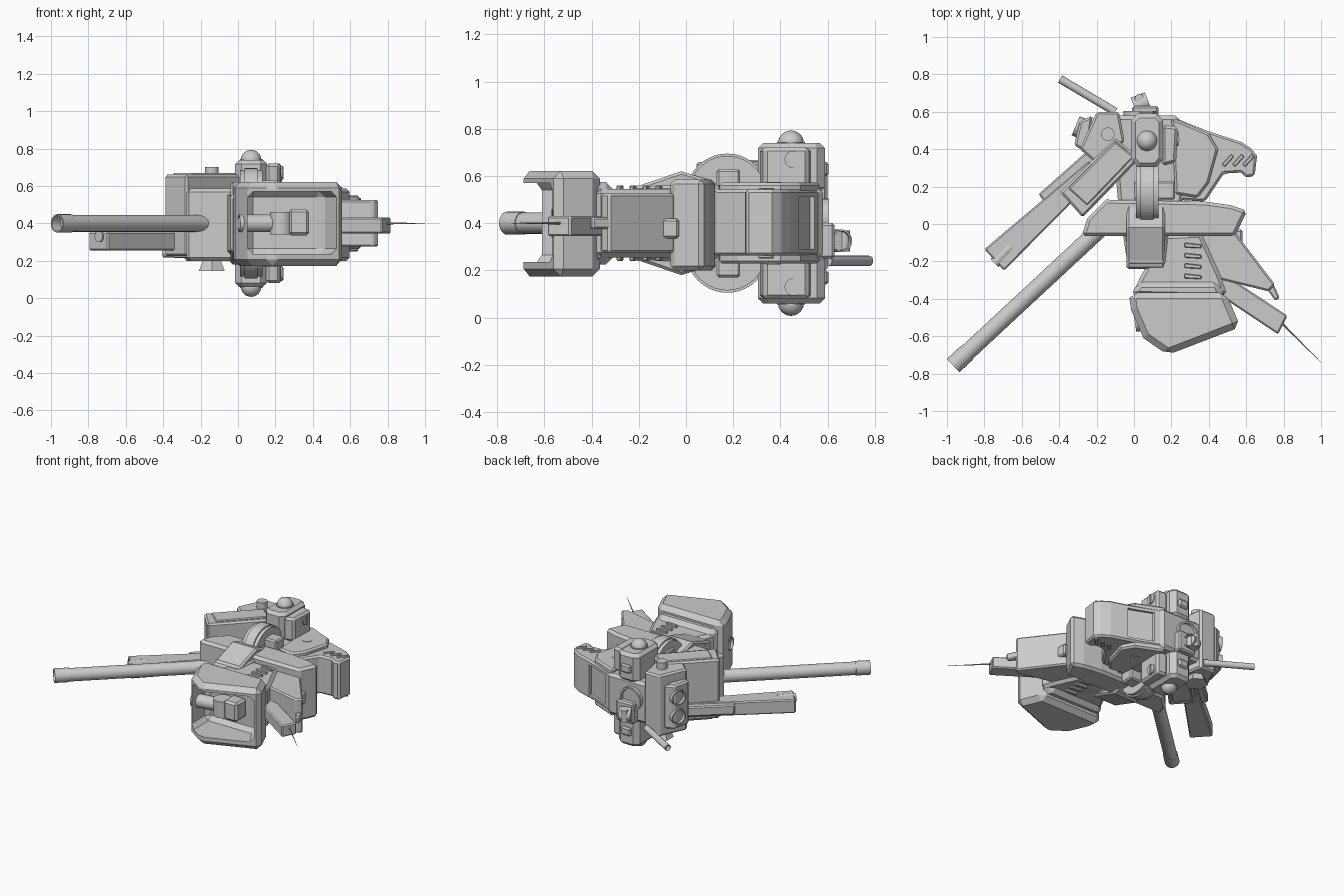
import bpy, bmesh, math
from mathutils import Vector

if "Cube" in bpy.data.objects:
    bpy.data.objects.remove(bpy.data.objects["Cube"])

MID = 0.4  # symmetry plane height

def finish(name, bm, bevel=0.0, smooth=False):
    bmesh.ops.recalc_face_normals(bm, faces=bm.faces)
    me = bpy.data.meshes.new(name)
    bm.to_mesh(me)
    bm.free()
    ob = bpy.data.objects.new(name, me)
    bpy.context.collection.objects.link(ob)
    if smooth:
        bpy.context.view_layer.objects.active = ob
        bpy.ops.object.select_all(action='DESELECT')
        ob.select_set(True)
        bpy.ops.object.shade_smooth_by_angle(angle=math.radians(35))
    if bevel:
        m = ob.modifiers.new("chamfer", 'BEVEL')
        m.width, m.segments, m.limit_method = bevel, 1, 'ANGLE'
        m.angle_limit = math.radians(50)
    return ob

def extrude(name, pts, vec, bevel):
    bm = bmesh.new()
    f = bm.faces.new([bm.verts.new(p) for p in pts])
    r = bmesh.ops.extrude_face_region(bm, geom=[f])
    bmesh.ops.translate(bm, vec=vec, verts=[v for v in r['geom'] if isinstance(v, bmesh.types.BMVert)])
    return finish(name, bm, bevel)

def prism(name, pts, z0, z1, bevel=0.012):
    """Top-view outline extruded from z0 to z1."""
    return extrude(name, [(x, y, z0) for x, y in pts], (0, 0, z1 - z0), bevel)

def side_prism(name, pts, x0, x1, bevel=0.01):
    """Side-view (y, z) outline extruded along x."""
    return extrude(name, [(x0, y, z) for y, z in pts], (x1 - x0, 0, 0), bevel)

def box(name, x0, x1, y0, y1, z0, z1, bevel=0.01):
    return prism(name, [(x0, y0), (x1, y0), (x1, y1), (x0, y1)], z0, z1, bevel)

def rod(name, p, q, r, r2=None, n=24, deep=0):
    """Round bar between two points, optionally with a recessed end at q."""
    p, q = Vector(p), Vector(q)
    bm = bmesh.new()
    bmesh.ops.create_cone(bm, cap_ends=True, segments=n, radius1=r,
                          radius2=r if r2 is None else r2, depth=(q - p).length)
    if deep:
        top = max(bm.faces, key=lambda f: f.calc_center_median().z)
        bmesh.ops.inset_individual(bm, faces=[top], thickness=r * 0.15)
        bmesh.ops.inset_individual(bm, faces=[top], thickness=r * 0.03)
        bmesh.ops.translate(bm, vec=(0, 0, -deep), verts=top.verts)
    ob = finish(name, bm, smooth=True)
    ob.location = (p + q) / 2
    ob.rotation_euler = (q - p).to_track_quat('Z', 'Y').to_euler()
    return ob

def pair(name, pts, z0, z1, bevel=0.012):
    """Two prisms mirrored about the symmetry plane."""
    prism("upper_" + name, pts, z0, z1, bevel)
    prism("lower_" + name, pts, 2 * MID - z1, 2 * MID - z0, bevel)

def hollow(ob, name, pts, z0, z1, bevel):
    """Cut a prism out of an object."""
    cut = prism(name, pts, z0, z1, bevel)
    cut.hide_render = True
    cut.hide_set(True)
    m = ob.modifiers.new("hollow", 'BOOLEAN')
    m.operation, m.object = 'DIFFERENCE', cut

# long cannon
rod("cannon_muzzle", (-.895, -.69, .4), (-.967, -.757, .4), .049, deep=.06)
rod("cannon_barrel", (-.12, .03, .4), (-.90, -.695, .4), .045)
rod("cannon_collar", (-.10, .05, .4), (-.17, -.015, .4), .06)

# gun housing and slim pod
prism("gun_housing", [(-.10, .46), (.03, .35), (-.275, .035), (-.395, .17)], .225, .66, .012)
prism("housing_side_plate", [(-.10, .44), (.0, .36), (-.25, .10), (-.35, .19)], .215, .668, .006)
prism("slim_pod", [(-.24, .34), (-.80, -.135), (-.695, -.25), (-.20, .25)], .255, .355, .008)
prism("slim_pod_rail", [(-.25, .39), (-.51, .16), (-.48, .12), (-.2, .33)], .28, .35, .008)
rod("slim_pod_muzzle", (-.66, -.12, .33), (-.745, -.21, .33), .03)

# rear launcher with round ports
prism("rear_launcher", [(-.20, .60), (-.08, .60), (-.05, .44), (-.21, .33), (-.29, .40)], .2, .65, .012)
prism("launcher_port_block", [(-.22, .58), (-.29, .55), (-.32, .42), (-.25, .38)], .26, .58, .012)
for i, z in enumerate((.35, .49)):
    rod(f"launcher_port_{i}", (-.24, .495, z), (-.312, .525, z), .055, deep=.03)
rod("launcher_cap", (-.14, .48, .64), (-.14, .48, .70), .036)
rod("launcher_foot", (-.14, .48, .21), (-.14, .48, .145), .05, .08, 6)

# rear thin barrel, drum and sensor
rod("thin_barrel", (-.10, .60, .24), (-.395, .775, .24), .022, deep=.03)
rod("rear_drum", (.03, .5, .42), (.03, .605, .42), .085, deep=.015)
rod("sensor", (-.0, .63, .325), (.075, .66, .325), .048, deep=.02)
rod("sensor_knob", (.03, .67, .28), (.03, .67, .37), .025)
box("sensor_mount", -.01, .13, .56, .63, .25, .40)

# side blocks with domes
pair("shoulder_block", [(.02, .305), (.12, .305), (.155, .345), (.155, .555), (.12, .59),
                        (.02, .59), (-.015, .555), (-.015, .345)], .53, .74, .022)
pair("shoulder_plate", [(.15, .31), (.225, .33), (.235, .52), (.15, .53)], .55, .72, .015)
for side, s in (("upper", 1), ("lower", -1)):
    bm = bmesh.new()
    bmesh.ops.create_uvsphere(bm, u_segments=24, v_segments=12, radius=.055)
    finish(side + "_dome", bm, smooth=True).location = (.07, .445, MID + s * .338)
    rod(side + "_dome_ring", (.07, .445, MID + s * .32), (.07, .445, MID + s * .345), .06)
    rod(side + "_screw", (.14, .455, MID + s * .27), (.238, .455, MID + s * .27), .037)
    box(side + "_screw_slot", .235, .244, .45, .46, MID + s * .27 - .034, MID + s * .27 + .034, 0)
    # hip discs
    rod(side + "_hip_disc", (.01, .175, MID + s * .12), (.13, .175, MID + s * .12), .165, n=40)
    rod(side + "_hip_rim", (.035, .175, MID + s * .12), (.105, .175, MID + s * .12), .175, n=40)
    # small fittings on the outside
    rod(side + "_wedge_bolt", (.305, .37, MID + s * .13), (.305, .37, MID + s * .175), .032)
    za, zb = sorted((MID + s * .15, MID + s * .23))
    box(side + "_hip_clip", .0, .22, .13, .23, za, zb)
    za, zb = sorted((MID + s * .2, MID + s * .26))
    box(side + "_rear_clip", .03, .11, .57, .605, za, zb)

# core and rear wedge
prism("core", [(-.08, .05), (.25, .05), (.28, .25), (.24, .58), (-.1, .58), (-.1, .3)], .25, .55, .02)
wedge = prism("rear_wedge", [(.2, .575), (.4, .495), (.57, .44), (.625, .405), (.658, .365), (.645, .255),
                             (.60, .25), (.57, .275), (.48, .27), (.42, .18), (.38, .12), (.22, .13), (.15, .32)],
              .262, .542, .012)
hollow(wedge, "wedge_cutter", [(.25, .7), (.28, .525), (.45, .455), (.5, .7)], .29, .51, 0)
pair("wedge_cheek", [(.2, .57), (.4, .485), (.45, .4), (.4, .22), (.34, .14), (.22, .16)], .52, .572, .012)
for i in range(3):
    x = .47 + i * .055
    pair(f"wedge_rib_{i}", [(x, .32), (x + .05, .375), (x + .065, .36), (x + .015, .305)], .53, .55, .004)

# collar and waist
prism("collar", [(-.28, -.065), (-.25, .03), (-.15, .13), (.38, .12), (.52, .10), (.605, .07), (.54, -.065)],
      .2, .585, .018)
side_prism("waist", [(.11, .22), (.11, .58), (-.02, .62), (-.24, .545), (-.24, .255), (-.02, .18)], -.04, .165, .012)
prism("waist_plate", [(-.08, .1), (.2, .1), (.165, -.22), (-.035, -.22)], .24, .56, .012)

# front shell, hollow towards the front
prism("shell_neck", [(.0, -.36), (.03, -.29), (.16, -.06), (.36, -.05), (.46, -.27), (.5, -.38)], .255, .545, .02)
prism("shell_flare", [(-.02, -.39), (.02, -.31), (.45, -.31), (.49, -.4)], .225, .575, .03)
shell = prism("front_shell", [(-.025, -.395), (-.01, -.365), (.49, -.365), (.57, -.55), (.18, -.70),
                              (.05, -.61), (-.015, -.46)], .173, .622, .035)
hollow(shell, "shell_cutter", [(.05, -.43), (.45, -.43), (.535, -.58), (.535, -.9), (.055, -.9)], .235, .57, .03)

# nozzle knuckle inside the shell
rod("nozzle", (.2, -.5, .4), (.005, -.53, .4), .047, deep=.03)
rod("knuckle", (.23, -.51, .34), (.23, -.51, .46), .06)
box("knuckle_block", .27, .38, -.56, -.44, .335, .475, .015)
box("knuckle_stem", .2, .34, -.5, -.4, .36, .44)

# ribs on the neck
for i in range(4):
    y = -.1 - i * .055
    pair(f"neck_rib_{i}", [(.27, y), (.36, y - .01), (.36, y - .03), (.27, y - .025)], .535, .56, .004)

# tail fins, strip and antenna
prism("side_fin", [(.32, -.04), (.545, -.05), (.755, -.325), (.72, -.36), (.43, -.29)], .275, .525, .01)
prism("fin_tip", [(.69, -.32), (.74, -.31), (.78, -.395), (.755, -.41)], .375, .425, .008)
box("fin_spine", .5, .58, -.31, -.03, .335, .42)
prism("tail_strip", [(.43, -.30), (.51, -.285), (.82, -.49), (.77, -.59), (.47, -.39)], .345, .43, .008)
rod("antenna", (.78, -.52, .4), (1.0, -.74, .4), .006, .001, 8)
